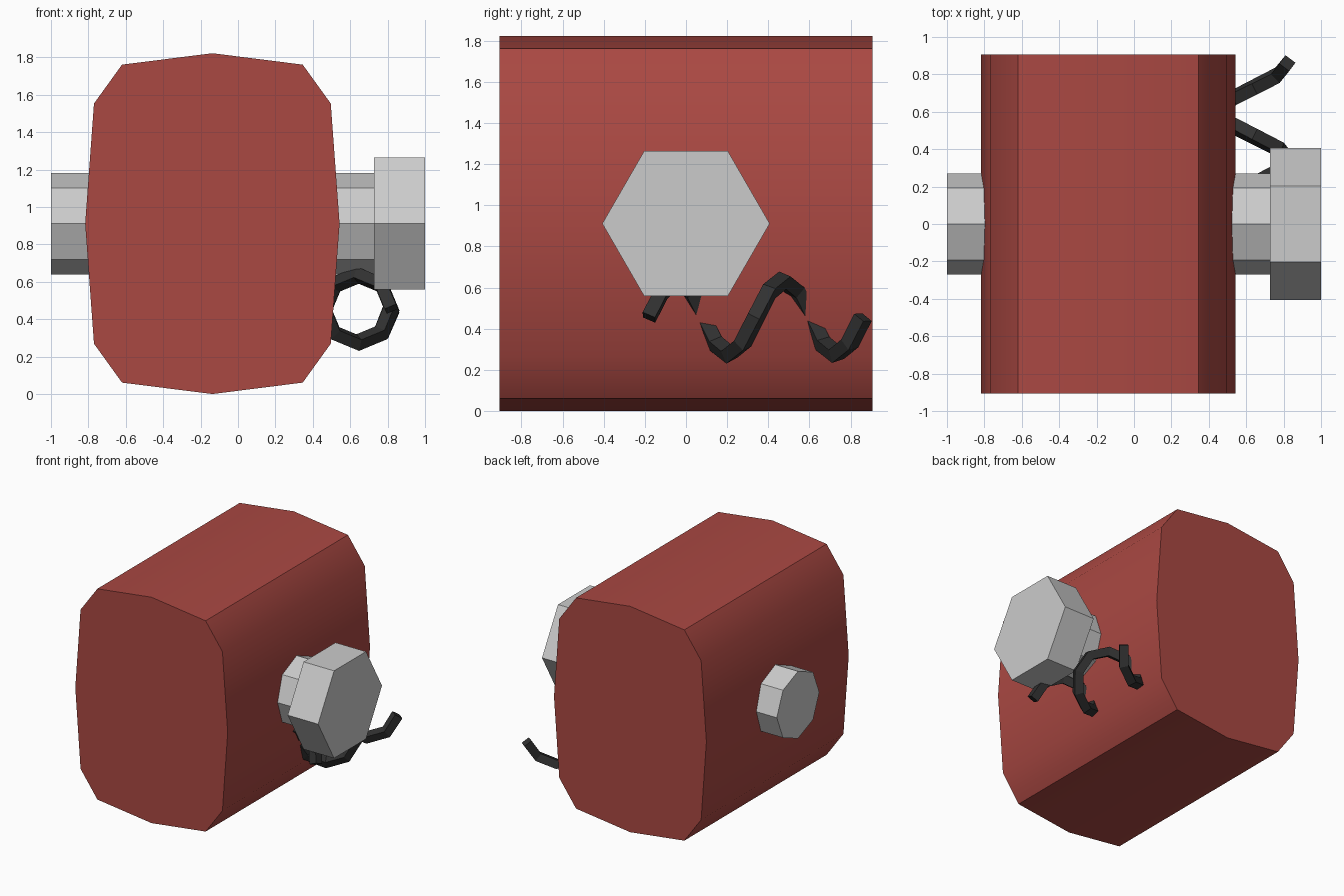
import bpy, bmesh
from math import cos, sin, pi, radians

if "Cube" in bpy.data.objects:
    bpy.data.objects.remove(bpy.data.objects["Cube"])


def material(name, rgb):
    m = bpy.data.materials.new(name)
    m.diffuse_color = (*rgb, 1)
    m.use_nodes = True
    m.node_tree.nodes["Principled BSDF"].inputs["Base Color"].default_value = m.diffuse_color
    return m


def prism(name, section, a0, a1, place, mat=None):
    """Extrude a 2D section between a0 and a1; place(u, v, a) gives xyz."""
    bm = bmesh.new()
    ends = [[bm.verts.new(place(u, v, a)) for u, v in section] for a in (a0, a1)]
    for ring in ends:
        bm.faces.new(ring)
    n = len(section)
    for i in range(n):
        j = (i + 1) % n
        bm.faces.new((ends[0][i], ends[0][j], ends[1][j], ends[1][i]))
    bmesh.ops.recalc_face_normals(bm, faces=bm.faces)
    me = bpy.data.meshes.new(name)
    bm.to_mesh(me)
    bm.free()
    ob = bpy.data.objects.new(name, me)
    bpy.context.collection.objects.link(ob)
    if mat:
        me.materials.append(mat)
    return ob


def polygon(sides, r):
    return [(r * cos(2 * pi * i / sides), r * sin(2 * pi * i / sides)) for i in range(sides)]


red = material("red", (0.40, 0.065, 0.055))
dark = material("dark", (0.03, 0.03, 0.03))
CX, CZ = -0.137, 0.911

# Body: mirrored bevelled profile with slightly bulging sides
quarter = [(0.68, 0.0), (0.633, 0.642), (0.483, 0.85), (0.0, 0.911)]
right = [(x, -z) for x, z in quarter[::-1]] + quarter[1:]
profile = right + [(-x, z) for x, z in right[-2:0:-1]]
body = prism("body", profile, -0.907, 0.907,
             lambda u, v, a: (CX + u, a, CZ + v), red)
bpy.context.view_layer.objects.active = body
body.select_set(True)
bpy.ops.object.shade_smooth_by_angle(angle=radians(40))

# Octagonal shaft through the body and hexagonal head
along_x = lambda u, v, a: (a, u, CZ + v)
prism("shaft", polygon(8, 0.271), -1.0, 0.75, along_x)
prism("hex_head", polygon(6, 0.407), 0.728, 1.0, along_x)

# Coiled cord: two turns of eight segments with a diamond section
curve = bpy.data.curves.new("coiled_cord", 'CURVE')
curve.dimensions = '3D'
curve.bevel_depth = 0.047
curve.bevel_resolution = 0
curve.use_fill_caps = True
spline = curve.splines.new('POLY')
spline.points.add(16)
for i, p in enumerate(spline.points):
    t = i * pi / 4
    p.co = (0.64 + 0.18 * cos(t), -0.18 + 0.52 * i / 8, 0.455 + 0.18 * sin(t), 1)
curve.materials.append(dark)
cord = bpy.data.objects.new("coiled_cord", curve)
bpy.context.collection.objects.link(cord)
for s in curve.splines:
    s.use_smooth = False
